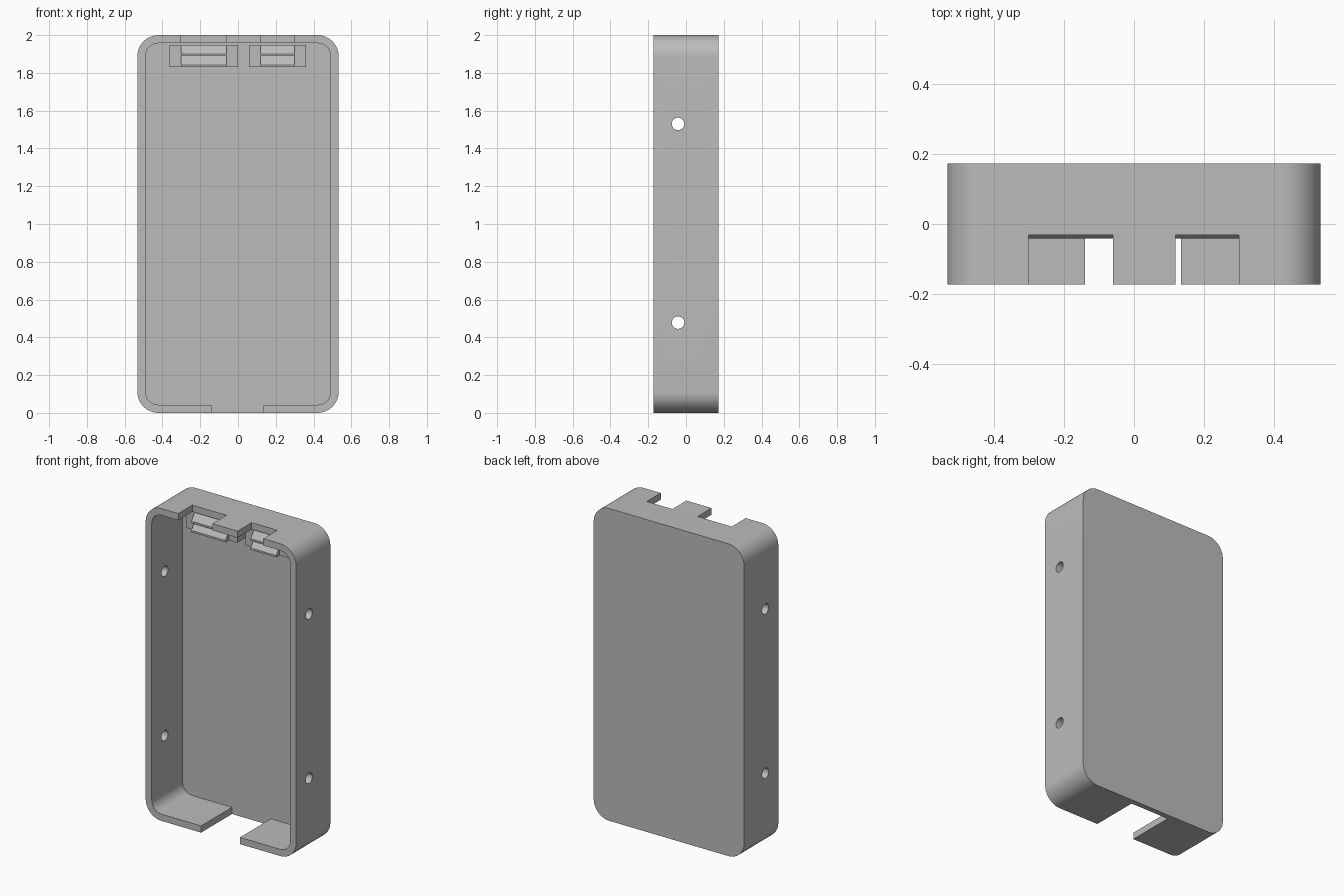
import bpy, bmesh, math
from mathutils import Vector

cube = bpy.data.objects.get("Cube")
if cube:
    bpy.data.objects.remove(cube, do_unlink=True)

GREY = (0.5, 0.5, 0.5, 1)
grey = bpy.data.materials.new("matte grey")
grey.use_nodes = True
grey.diffuse_color = GREY
grey.node_tree.nodes["Principled BSDF"].inputs["Base Color"].default_value = GREY

HALF_W, HALF_D, HEIGHT = 0.533, 0.173, 2.0
WALL, RADIUS, FLOOR_Y = 0.043, 0.112, 0.139


def prism(name, points, direction):
    """Extrude a closed outline along a vector."""
    bm = bmesh.new()
    face = bm.faces.new([bm.verts.new(p) for p in points])
    out = bmesh.ops.extrude_face_region(bm, geom=[face])
    verts = [g for g in out["geom"] if isinstance(g, bmesh.types.BMVert)]
    bmesh.ops.translate(bm, verts=verts, vec=Vector(direction))
    bmesh.ops.recalc_face_normals(bm, faces=bm.faces)
    mesh = bpy.data.meshes.new(name)
    bm.to_mesh(mesh)
    bm.free()
    mesh.materials.append(grey)
    obj = bpy.data.objects.new(name, mesh)
    bpy.context.collection.objects.link(obj)
    return obj


def box(name, x0, x1, y0, y1, z0, z1):
    outline = [(x0, y0, z0), (x1, y0, z0), (x1, y0, z1), (x0, y0, z1)]
    return prism(name, outline, (0, y1 - y0, 0))


def rounded_slab(name, inset, y0, y1, steps=12):
    """Upright slab with rounded corners, inset from the case outline."""
    r, points = RADIUS - inset, []
    cx, cz = HALF_W - RADIUS, HEIGHT / 2 - RADIUS
    for quarter, (sx, sz) in enumerate([(1, 1), (-1, 1), (-1, -1), (1, -1)]):
        for i in range(steps + 1):
            a = math.pi / 2 * (quarter + i / steps)
            points.append((sx * cx + r * math.cos(a), y0,
                           HEIGHT / 2 + sz * cz + r * math.sin(a)))
    return prism(name, points, (0, y1 - y0, 0))


def rod(name, y, z, radius, sides=32):
    ring = [2 * math.pi * i / sides for i in range(sides)]
    points = [(-1, y + radius * math.cos(a), z + radius * math.sin(a)) for a in ring]
    return prism(name, points, (2, 0, 0))


def cut(target, cutter):
    cutter.hide_render = True
    mod = target.modifiers.new("cut", 'BOOLEAN')
    mod.operation, mod.solver, mod.object = 'DIFFERENCE', 'EXACT', cutter
    bpy.context.view_layer.objects.active = target
    bpy.ops.object.modifier_apply(modifier=mod.name)
    bpy.data.objects.remove(cutter, do_unlink=True)


# Open-fronted tray
case = rounded_slab("case", 0, -HALF_D, HALF_D)
cut(case, rounded_slab("cavity", WALL, -0.5, FLOOR_Y))

# Screw holes through both side walls
for z in (0.478, 1.53):
    cut(case, rod("screw_hole", -0.042, z, 0.033))

# Bottom cable opening
cut(case, box("bottom_opening", -0.14, 0.135, -0.5, FLOOR_Y, -0.2, 0.2))

# Top openings, each with a clip block behind carrying two barbs
BLOCK_Y, TIP_Y, EDGE = -0.007, -0.041, 0.06
LOW, HIGH = 1.83, 1.948
for side, x0, x1 in (("right", -0.302, -0.06), ("left", 0.118, 0.30)):
    cut(case, box("top_opening", x0, x1, -0.5, -0.031, 1.9, 2.2))
    box(side + "_clip_block", x0 - EDGE, x1 + EDGE, BLOCK_Y, FLOOR_Y + 0.005, LOW, HIGH)
    pitch = (HIGH - LOW) / 2
    for level, z in (("lower", LOW), ("upper", LOW + pitch)):
        profile = [(x0, BLOCK_Y + 0.005, z), (x0, TIP_Y, z),
                   (x0, TIP_Y, z + 0.012), (x0, BLOCK_Y, z + pitch),
                   (x0, BLOCK_Y + 0.005, z + pitch)]
        prism(f"{side}_{level}_barb", profile, (x1 - x0, 0, 0))

# Smooth rounded walls, crisp edges
bpy.ops.object.select_all(action='DESELECT')
case.select_set(True)
bpy.context.view_layer.objects.active = case
bpy.ops.object.shade_smooth_by_angle(angle=math.radians(30))
